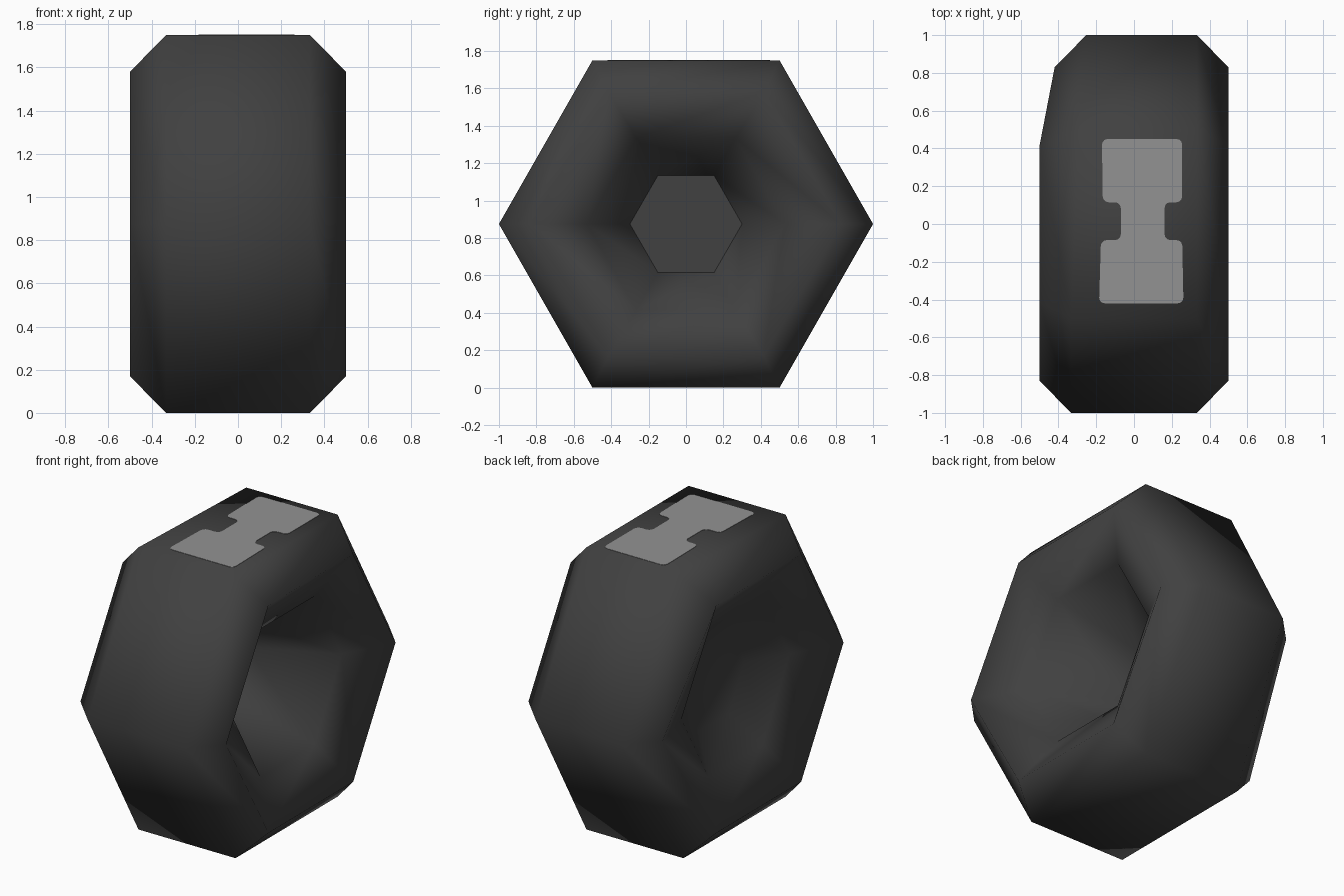
import bpy, bmesh, math

if "Cube" in bpy.data.objects:
    bpy.data.objects.remove(bpy.data.objects["Cube"])


def material(name, value):
    m = bpy.data.materials.new(name)
    m.diffuse_color = (value, value, value, 1)
    m.use_nodes = True
    m.node_tree.nodes["Principled BSDF"].inputs["Base Color"].default_value = m.diffuse_color
    return m


def finish(bm, name, mat):
    bmesh.ops.recalc_face_normals(bm, faces=bm.faces)
    me = bpy.data.meshes.new(name)
    bm.to_mesh(me)
    bm.free()
    me.materials.append(mat)
    ob = bpy.data.objects.new(name, me)
    bpy.context.collection.objects.link(ob)
    return ob


rubber = material("dark rubber", 0.052)
grey = material("light grey", 0.29)

# Six-sided wheel: (x, radius, half height) profile around the x axis,
# dished on both sides with a deep tapered hub hole on +x
MID = 0.875
profile = [(-0.19, 0.3, 0.26), (-0.34, 0.53, 0.46), (-0.5, 0.83, 0.706),
           (-0.333, 1.0, MID), (0.333, 1.0, MID), (0.5, 0.83, 0.706),
           (0.34, 0.53, 0.46), (-0.15, 0.3, 0.26)]
bm = bmesh.new()
rings = []
for x, r, h in profile:
    ring = []
    for i in range(6):
        a = i * math.pi / 3
        z = MID + h * math.sin(a) / math.sin(math.pi / 3)
        ring.append(bm.verts.new((x, r * math.cos(a), z)))
    rings.append(ring)
for a, b in zip(rings, rings[1:]):
    for i in range(6):
        j = (i + 1) % 6
        bm.faces.new((a[i], a[j], b[j], b[i]))
bm.faces.new(rings[0])
floor = bm.faces.new(rings[-1])

# Rear left corners are pushed in slightly
rings[2][0].co.x += 0.08
rings[3][0].co.x += 0.08
rings[3][1].co.x += 0.04

for f in bm.faces:
    f.smooth = True
for e in floor.edges:
    e.smooth = False
finish(bm, "wheel", rubber)

# Light hourglass patch on the top, as a thin plate with rounded corners
outline = [(-0.185, -0.42), (0.262, -0.42), (0.255, -0.085), (0.162, -0.085),
           (0.162, 0.115), (0.255, 0.115), (0.255, 0.45), (-0.17, 0.45),
           (-0.165, 0.115), (-0.07, 0.115), (-0.07, -0.085), (-0.175, -0.085)]
bm = bmesh.new()
bm.faces.new([bm.verts.new((x, y, 1.748)) for x, y in outline])
bmesh.ops.bevel(bm, geom=bm.verts[:], offset=0.03, segments=3,
                profile=0.5, affect='VERTICES')
ext = bmesh.ops.extrude_face_region(bm, geom=bm.faces[:])
for v in ext["geom"]:
    if isinstance(v, bmesh.types.BMVert):
        v.co.z += 0.004
finish(bm, "top_patch", grey)
